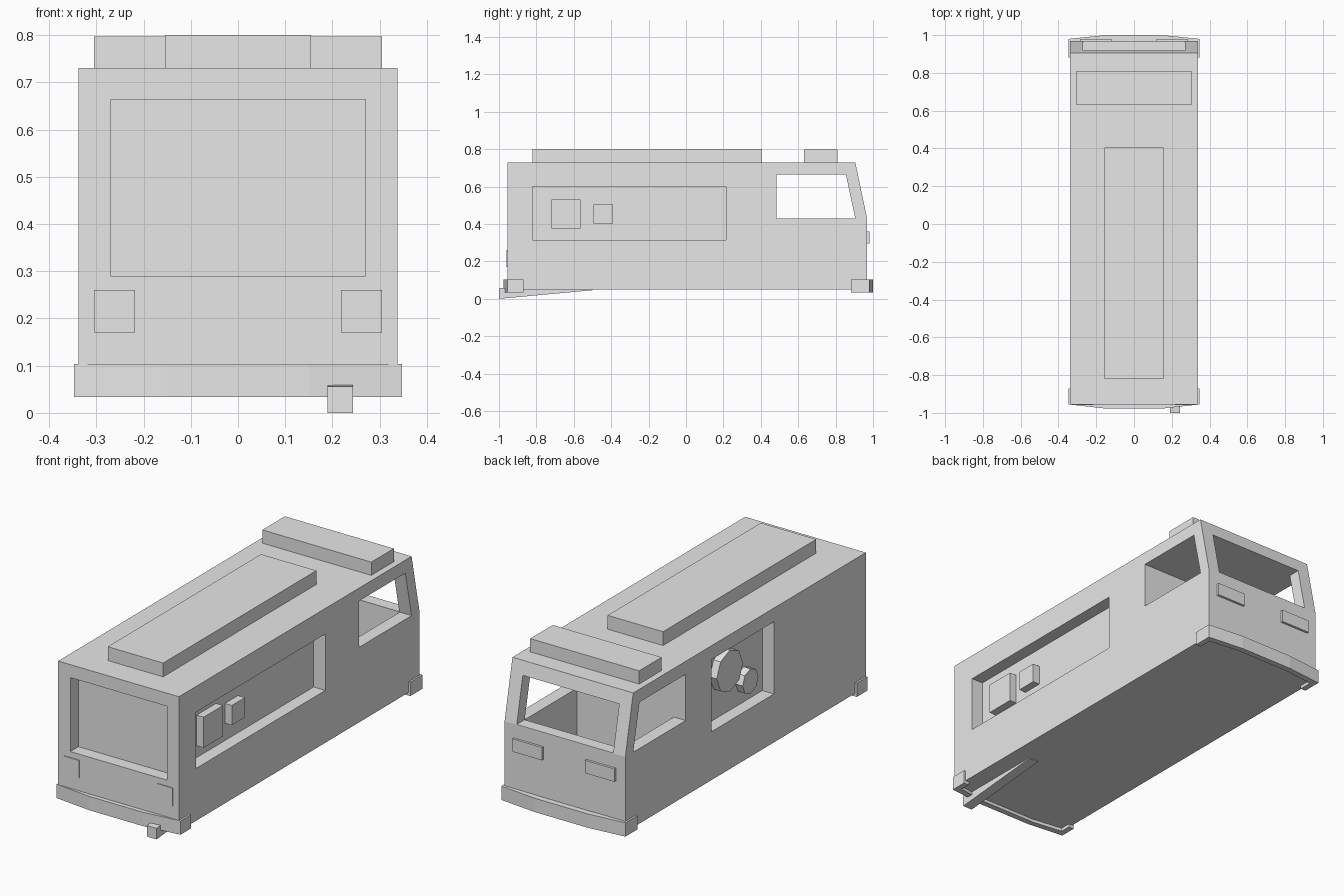
import bpy, bmesh, math
from mathutils import Matrix

cube = bpy.data.objects.get("Cube")
if cube:
    bpy.data.objects.remove(cube, do_unlink=True)

paint = bpy.data.materials.new("plain_grey")
paint.use_nodes = True
GREY = (0.8, 0.8, 0.8, 1)
paint.diffuse_color = GREY
paint.node_tree.nodes["Principled BSDF"].inputs["Base Color"].default_value = GREY


def finish(name, bm):
    bmesh.ops.recalc_face_normals(bm, faces=bm.faces)
    mesh = bpy.data.meshes.new(name)
    bm.to_mesh(mesh)
    bm.free()
    mesh.materials.append(paint)
    obj = bpy.data.objects.new(name, mesh)
    bpy.context.collection.objects.link(obj)
    return obj


def prism(name, points, axis, lo, hi):
    """Extrude a flat outline along x (points are y, z) or z (points are x, y)."""
    bm = bmesh.new()
    place = (lambda a, b: (lo, a, b)) if axis == "x" else (lambda a, b: (a, b, lo))
    face = bm.faces.new([bm.verts.new(place(a, b)) for a, b in points])
    out = bmesh.ops.extrude_face_region(bm, geom=[face])
    moved = [g for g in out["geom"] if isinstance(g, bmesh.types.BMVert)]
    step = hi - lo
    bmesh.ops.translate(bm, verts=moved, vec=(step, 0, 0) if axis == "x" else (0, 0, step))
    return finish(name, bm)


def box(name, x, y, z):
    return prism(name, [(y[0], z[0]), (y[1], z[0]), (y[1], z[1]), (y[0], z[1])], "x", *x)


def disc(name, y, z, radius, x0, x1):
    """Eight-sided drum lying along x."""
    bm = bmesh.new()
    turn = Matrix.Translation(((x0 + x1) / 2, y, z)) @ Matrix.Rotation(math.pi / 2, 4, "Y")
    bmesh.ops.create_cone(bm, cap_ends=True, segments=8, radius1=radius, radius2=radius,
                          depth=x1 - x0, matrix=turn)
    return finish(name, bm)


def cut(target, cutter):
    cutter.hide_render = True
    mod = target.modifiers.new("cut", "BOOLEAN")
    mod.operation, mod.solver, mod.object = "DIFFERENCE", "EXACT", cutter
    bpy.context.view_layer.objects.active = target
    bpy.ops.object.modifier_apply(modifier=mod.name)
    bpy.data.objects.remove(cutter, do_unlink=True)


# Body shell with sloped cab nose
W = 0.338
body = prism("body", [(-0.955, 0.05), (0.968, 0.05), (0.968, 0.43), (0.905, 0.73), (-0.955, 0.73)],
             "x", -W, W)

# Hollow cab, side windows and windscreen
cut(body, prism("cab_space", [(0.485, 0.115), (0.905, 0.115), (0.905, 0.43), (0.855, 0.664),
                              (0.485, 0.664)], "x", -0.272, 0.272))
cut(body, prism("side_windows", [(0.485, 0.43), (0.905, 0.43), (0.855, 0.664), (0.485, 0.664)],
                "x", -0.5, 0.5))
cut(body, box("windscreen", (-0.27, 0.27), (0.8, 1.1), (0.432, 0.662)))

# Recesses in the tail and both sides
DEEP = 0.273
cut(body, box("tail_recess", (-0.27, 0.27), (-1.1, -0.89), (0.29, 0.664)))
cut(body, box("left_recess", (DEEP, 0.5), (-0.82, 0.215), (0.315, 0.6)))
cut(body, box("right_recess", (-0.5, -DEEP), (-0.22, 0.28), (0.295, 0.66)))

# Equipment inside the recesses
box("large_panel", (DEEP - 0.01, 0.312), (-0.72, -0.565), (0.375, 0.53))
box("small_panel", (DEEP - 0.01, 0.312), (-0.495, -0.39), (0.403, 0.503))
disc("large_drum", 0.095, 0.525, 0.105, -0.312, -DEEP + 0.01)
disc("small_drum", -0.07, 0.41, 0.063, -0.312, -DEEP + 0.01)

# Roof units
box("roof_locker", (-0.155, 0.155), (-0.82, 0.405), (0.725, 0.8))
box("roof_light_bar", (-0.305, 0.305), (0.63, 0.81), (0.725, 0.797))

# Lamps at both ends
for side, label in ((1, "left"), (-1, "right")):
    box(label + "_headlamp", sorted((side * 0.12, side * 0.285)), (0.96, 0.98), (0.295, 0.36))
    box(label + "_tail_lamp", sorted((side * 0.218, side * 0.305)), (-0.959, -0.95), (0.17, 0.26))


# Wraparound bumpers
def bumper(name, end, corner, middle):
    B, t = 0.347, 0.03
    half = [(B, end), (B, corner), (0.15, middle)]
    inward = t if corner < 0 else -t
    inner = [(0.15, middle + inward), (B - t, corner + inward), (B - t, end)]
    outer = half + [(-x, y) for x, y in reversed(half)]
    back = [(-x, y) for x, y in reversed(inner)] + inner
    prism(name, outer + back, "z", 0.034, 0.104)


bumper("cab_bumper", 0.882, 0.98, 1.0)
bumper("tail_bumper", -0.87, -0.955, -0.977)

# Sloping exhaust pipe
prism("exhaust_pipe", [(-1, 0), (-0.5, 0.046), (-0.5, 0.1), (-1, 0.056)], "x", 0.19, 0.244)
